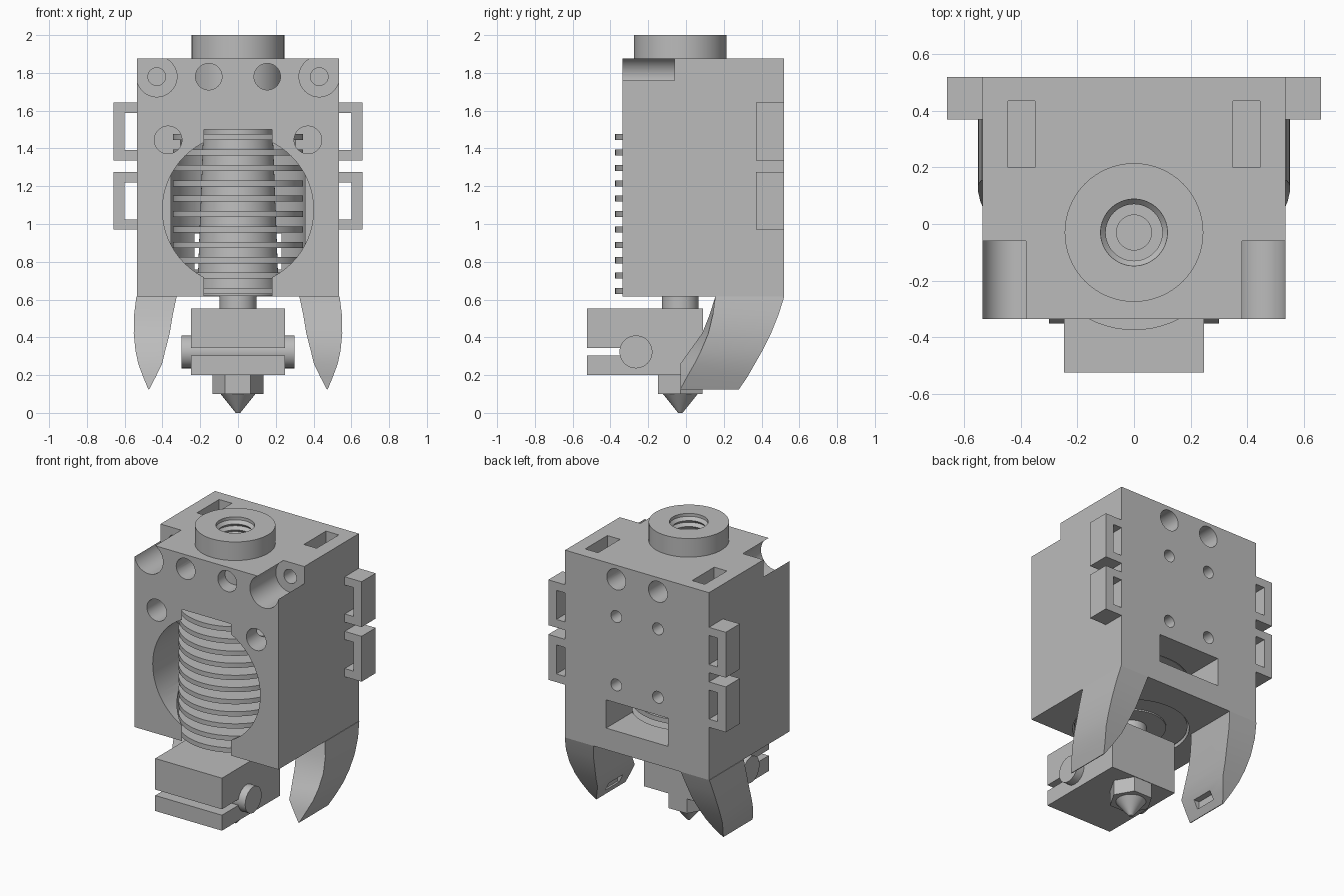
import bpy, bmesh, math
from mathutils import Matrix, Vector

if "Cube" in bpy.data.objects:
    bpy.data.objects.remove(bpy.data.objects["Cube"], do_unlink=True)

grey = bpy.data.materials.new("plain_grey")
grey.use_nodes = True
grey.diffuse_color = (0.5, 0.5, 0.5, 1)
grey.node_tree.nodes["Principled BSDF"].inputs["Base Color"].default_value = (0.5, 0.5, 0.5, 1)


def finish(name, bm):
    bmesh.ops.recalc_face_normals(bm, faces=bm.faces)
    mesh = bpy.data.meshes.new(name)
    bm.to_mesh(mesh)
    bm.free()
    mesh.materials.append(grey)
    obj = bpy.data.objects.new(name, mesh)
    bpy.context.collection.objects.link(obj)
    return obj


def box(name, x, y, z):
    bm = bmesh.new()
    bmesh.ops.create_cube(bm, size=1)
    for v in bm.verts:
        v.co = Vector([(r[0] + r[1]) / 2 + c * (r[1] - r[0]) for c, r in zip(v.co, (x, y, z))])
    return finish(name, bm)


def rod(name, axis, centre, r, a, b, r_end=None, sides=48):
    """Cylinder or cone along an axis from a to b; centre gives the other two coordinates."""
    bm = bmesh.new()
    turn = {"X": Matrix.Rotation(math.pi / 2, 4, "Y"),
            "Y": Matrix.Rotation(-math.pi / 2, 4, "X"), "Z": Matrix()}[axis]
    place = list(centre)
    place.insert("XYZ".index(axis), (a + b) / 2)
    bmesh.ops.create_cone(bm, cap_ends=True, segments=sides, radius1=r,
                          radius2=r if r_end is None else r_end, depth=b - a,
                          matrix=Matrix.Translation(place) @ turn)
    return finish(name, bm)


def loft(name, sections):
    """Solid through a stack of four-cornered sections."""
    bm = bmesh.new()
    rings = [[bm.verts.new(p) for p in s] for s in sections]
    for lo, hi in zip(rings, rings[1:]):
        for i in range(len(lo)):
            j = (i + 1) % len(lo)
            bm.faces.new((lo[i], lo[j], hi[j], hi[i]))
    bm.faces.new(rings[0])
    bm.faces.new(rings[-1])
    return finish(name, bm)


def lathe(name, profile, y, steps=64):
    bm = bmesh.new()
    verts = [bm.verts.new((r, 0, z)) for r, z in profile]
    edges = [bm.edges.new(pair) for pair in zip(verts, verts[1:])]
    bmesh.ops.spin(bm, geom=verts + edges, cent=(0, 0, 0), axis=(0, 0, 1),
                   angle=math.tau, steps=steps, use_duplicate=False)
    bmesh.ops.remove_doubles(bm, verts=bm.verts, dist=0.0001)
    bmesh.ops.translate(bm, verts=bm.verts, vec=(0, y, 0))
    return finish(name, bm)


def cut(target, cutter):
    mod = target.modifiers.new("cut", "BOOLEAN")
    mod.operation, mod.solver, mod.object = "DIFFERENCE", "EXACT", cutter
    bpy.context.view_layer.update()
    mesh = bpy.data.meshes.new_from_object(
        target.evaluated_get(bpy.context.evaluated_depsgraph_get()))
    target.modifiers.clear()
    target.data = mesh
    bpy.data.objects.remove(cutter, do_unlink=True)


AXIS_Y = -0.03
FRONT, BACK = -0.335, 0.52
parts = []

# Housing with the heat sink cavity, fan opening and rear window
body = box("housing", (-0.535, 0.535), (FRONT, BACK), (0.615, 1.875))
cut(body, rod("c", "Z", (0, AXIS_Y), 0.355, 0.5, 1.5, sides=64))
cut(body, rod("c", "Z", (0, AXIS_Y), 0.22, 1.4, 2))
cut(body, rod("c", "Y", (0, 1.075), 0.4, -0.5, AXIS_Y, sides=64))
cut(body, box("c", (-0.23, 0.23), (0.2, 0.6), (0.76, 0.95)))

for s in (1, -1):
    # Clamp holes, side screw holes and rear mounting holes
    cut(body, rod("c", "Y", (s * 0.155, 1.78), 0.07, -0.5, 0.7))
    cut(body, rod("c", "Y", (s * 0.37, 1.445), 0.073, -0.5, 0.15))
    for z in (1.53, 1.07):
        cut(body, rod("c", "Y", (s * 0.155, z), 0.04, 0.15, 0.7, sides=24))
    # Counterbored corners open to the top and side
    cut(body, rod("c", "Y", (s * 0.43, 1.78), 0.107, -0.5, -0.06))
    cut(body, box("c", sorted((s * 0.43, s * 0.7)), (-0.5, -0.06), (1.78, 2)))
    cut(body, rod("c", "Y", (s * 0.43, 1.78), 0.047, -0.1, 0.15, sides=24))
    # Air channel from the top
    cut(body, box("c", sorted((s * 0.35, s * 0.445)), (0.2, 0.435), (0.75, 2)))
parts.append(body)

# Curved air duct legs: height, inner x, outer x, inner front y, outer front y, back y
stations = [(0.615, 0.325, 0.538, 0.155, 0.155, 0.52),
            (0.52, 0.345, 0.55, 0.125, 0.142, 0.49),
            (0.42, 0.362, 0.552, 0.085, 0.118, 0.45),
            (0.33, 0.385, 0.543, 0.02, 0.08, 0.405),
            (0.26, 0.402, 0.528, -0.03, 0.045, 0.365),
            (0.19, 0.436, 0.502, -0.03, 0.005, 0.325),
            (0.125, 0.47, 0.475, -0.03, -0.03, 0.28)]
for s, side in ((1, "left"), (-1, "right")):
    leg = loft(side + "_duct_leg",
               [[(s * xi, fi, z), (s * xo, fo, z), (s * xo, b, z), (s * xi, b, z)]
                for z, xi, xo, fi, fo, b in stations])
    cut(leg, box("c", sorted((s * 0.36, s * 0.46)), (0.07, 0.22), (0.17, 0.225)))
    parts.append(leg)

    # Cable loops on the sides
    for z0, level in ((0.97, "lower"), (1.337, "upper")):
        loop = box(f"{side}_{level}_loop", sorted((s * 0.53, s * 0.66)), (0.37, BACK), (z0, z0 + 0.305))
        cut(loop, box("c", sorted((s * 0.5, s * 0.6)), (0.2, 0.7), (z0 + 0.055, z0 + 0.25)))
        parts.append(loop)

# Finned heat sink with collar and threaded bore
profile = [(0, 1.3), (0.062, 1.3), (0.062, 1.72)]
for i in range(7):
    profile += [(0.1, 1.72 + i * 0.04), (0.118, 1.74 + i * 0.04)]
profile += [(0.118, 2), (0.245, 2), (0.245, 1.53), (0.185, 1.53)]
for i in range(11):
    z = 1.46 - i * 0.0815
    core = 0.185 + i * 0.003
    profile += [(core, z + 0.016), (0.345, z + 0.016), (0.345, z - 0.016), (core, z - 0.016)]
profile += [(0.215, 0.62), (0, 0.62)]
parts.append(lathe("heat_sink", profile, AXIS_Y))

# Hot end: throat, slotted heater block, cartridge and nozzle
parts.append(rod("throat", "Z", (0, AXIS_Y), 0.097, 0.54, 0.64))
block = box("heater_block", (-0.248, 0.248), (-0.525, 0.09), (0.2, 0.553))
cut(block, box("c", (-0.4, 0.4), (-0.7, -0.27), (0.304, 0.344)))
parts.append(block)
parts.append(rod("heater_cartridge", "X", (-0.265, 0.323), 0.087, -0.3, 0.3))
hexagon = rod("nozzle_hex", "Z", (0, AXIS_Y), 0.135, 0.1, 0.21, sides=6)
hexagon.data.transform(Matrix.Translation((0, AXIS_Y, 0)) @ Matrix.Rotation(math.pi / 6, 4, "Z")
                       @ Matrix.Translation((0, -AXIS_Y, 0)))
parts.append(hexagon)
parts.append(rod("nozzle_tip", "Z", (0, AXIS_Y), 0.012, 0, 0.1, r_end=0.092))

# Smooth round surfaces, keep edges crisp
bpy.ops.object.select_all(action="DESELECT")
for p in parts:
    p.select_set(True)
bpy.context.view_layer.objects.active = body
bpy.ops.object.shade_smooth_by_angle(angle=math.radians(25))
